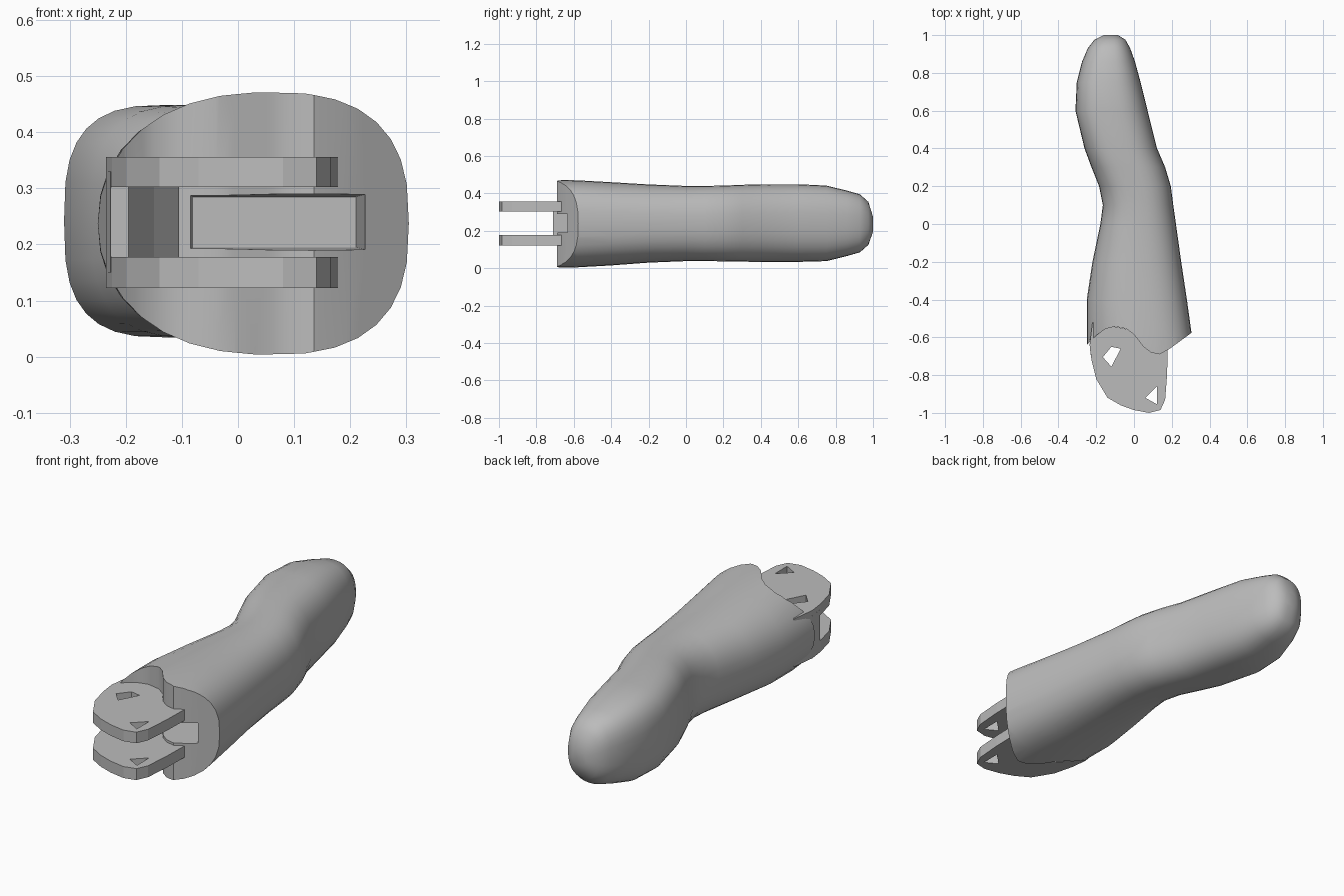
import bpy, bmesh, math

cube = bpy.data.objects.get("Cube")
if cube:
    bpy.data.objects.remove(cube, do_unlink=True)

grey = bpy.data.materials.new("plain grey")
grey.use_nodes = True
grey.diffuse_color = (0.5, 0.5, 0.5, 1)
bsdf = grey.node_tree.nodes["Principled BSDF"]
bsdf.inputs["Base Color"].default_value = (0.5, 0.5, 0.5, 1)
bsdf.inputs["Roughness"].default_value = 0.7


def finish(bm, name, helper=False):
    bmesh.ops.recalc_face_normals(bm, faces=bm.faces)
    mesh = bpy.data.meshes.new(name)
    bm.to_mesh(mesh)
    bm.free()
    obj = bpy.data.objects.new(name, mesh)
    bpy.context.collection.objects.link(obj)
    mesh.materials.append(grey)
    obj.hide_render = helper
    return obj


def loft(rings, name, helper=False):
    """Skin a list of equal-length rings and cap both ends."""
    bm = bmesh.new()
    rows = [[bm.verts.new(p) for p in ring] for ring in rings]
    count = len(rows[0])
    for a, b in zip(rows, rows[1:]):
        for i in range(count):
            j = (i + 1) % count
            bm.faces.new((a[i], a[j], b[j], b[i]))
    bm.faces.new(rows[0])
    bm.faces.new(rows[-1])
    return finish(bm, name, helper)


def prism(outline, z0, z1, name, helper=False):
    return loft([[(x, y, z) for x, y in outline] for z in (z0, z1)], name, helper)


def cut(obj, cutters):
    """Subtract the cutters, bake the result and delete them."""
    for cutter in cutters:
        mod = obj.modifiers.new("cut", "BOOLEAN")
        mod.operation = "DIFFERENCE"
        mod.solver = "EXACT"
        mod.object = cutter
    bpy.context.view_layer.update()
    graph = bpy.context.evaluated_depsgraph_get()
    baked = bpy.data.meshes.new_from_object(obj.evaluated_get(graph))
    obj.modifiers.clear()
    obj.data = baked
    for cutter in cutters:
        bpy.data.objects.remove(cutter, do_unlink=True)


def section(y, left, right, low, high, left_power, right_power, count=32):
    """Rounded cross-section with separate squareness for each side."""
    cx, cz = (left + right) / 2, (low + high) / 2
    ring = []
    for i in range(count):
        t = math.tau * i / count
        c, s = math.cos(t), math.sin(t)
        p = 2 / (right_power if c > 0 else left_power)
        ring.append((cx + (right - left) / 2 * math.copysign(abs(c) ** p, c), y,
                     cz + (high - low) / 2 * math.copysign(abs(s) ** p, s)))
    return ring


# Bent grip: y, left, right, bottom, top, squareness of each side
sections = [
    (-0.80, -0.25, 0.335, 0.00, 0.475, 2.1, 2.7),
    (-0.58, -0.25, 0.305, 0.005, 0.470, 2.1, 2.7),
    (-0.40, -0.25, 0.28, 0.015, 0.460, 2.2, 2.6),
    (-0.20, -0.22, 0.25, 0.03, 0.448, 2.3, 2.5),
    (0.00, -0.178, 0.222, 0.038, 0.440, 2.4, 2.4),
    (0.10, -0.165, 0.208, 0.038, 0.440, 2.4, 2.4),
    (0.20, -0.185, 0.195, 0.037, 0.442, 2.5, 2.4),
    (0.30, -0.225, 0.165, 0.035, 0.446, 2.7, 2.4),
    (0.40, -0.262, 0.122, 0.034, 0.449, 2.9, 2.4),
    (0.60, -0.31, 0.072, 0.034, 0.449, 3.0, 2.5),
    (0.75, -0.303, 0.035, 0.038, 0.442, 2.9, 2.5),
    (0.86, -0.275, 0.005, 0.065, 0.415, 2.7, 2.5),
    (0.93, -0.245, -0.02, 0.085, 0.395, 2.6, 2.5),
    (0.975, -0.21, -0.045, 0.125, 0.355, 2.4, 2.4),
    (1.00, -0.16, -0.085, 0.195, 0.275, 2.2, 2.2),
]
grip = loft([section(*s) for s in sections], "grip")

# Wavy front end of the grip
wave = [(-0.4, -0.75), (-0.25, -0.64), (-0.2, -0.59), (-0.15, -0.555), (-0.1, -0.542),
        (-0.04, -0.555), (0.0, -0.585), (0.05, -0.65), (0.09, -0.68), (0.135, -0.69),
        (0.19, -0.66), (0.31, -0.572), (0.4, -0.52)]
front_cutter = prism(wave + [(0.4, -1.2), (-0.4, -1.2)], -0.2, 0.7, "front_cutter", True)


# Tapered slot in the front end
def box_ring(y, x0, x1, z0, z1):
    return [(x0, y, z0), (x1, y, z0), (x1, y, z1), (x0, y, z1)]


slot_cutter = loft([box_ring(-0.9, -0.1, 0.25, 0.185, 0.295),
                    box_ring(-0.45, -0.08, 0.21, 0.195, 0.285)], "slot_cutter", True)
cut(grip, [front_cutter, slot_cutter])

# Pair of flat prongs, each pierced by two holes
prong_outline = [(-0.22, -0.52), (-0.235, -0.64), (-0.225, -0.72), (-0.2, -0.82),
                 (-0.14, -0.92), (-0.07, -0.96), (0.0, -0.985), (0.08, -1.0),
                 (0.14, -0.985), (0.165, -0.93), (0.175, -0.8), (0.18, -0.6)]
rear_hole = [(-0.165, -0.705), (-0.12, -0.65), (-0.07, -0.66), (-0.12, -0.755)]
tip_hole = [(0.06, -0.92), (0.122, -0.86), (0.122, -0.955)]
prongs = []
for name, z0, z1 in (("lower_prong", 0.122, 0.178), ("upper_prong", 0.302, 0.356)):
    prong = prism(prong_outline, z0, z1, name)
    cut(prong, [prism(hole, z0 - 0.1, z1 + 0.1, "hole_cutter", True)
                for hole in (rear_hole, tip_hole)])
    prongs.append(prong)

# Web joining the prongs on one side
web_outline = [(-0.22, -0.5), (-0.235, -0.64), (-0.227, -0.71), (-0.195, -0.71),
               (-0.15, -0.62), (-0.105, -0.56), (-0.105, -0.5)]
web = prism(web_outline, 0.15, 0.33, "prong_web")

# Smooth rounded surfaces, crisp cut edges
bpy.ops.object.select_all(action="DESELECT")
grip.select_set(True)
bpy.context.view_layer.objects.active = grip
bpy.ops.object.shade_smooth_by_angle(angle=math.radians(35))
